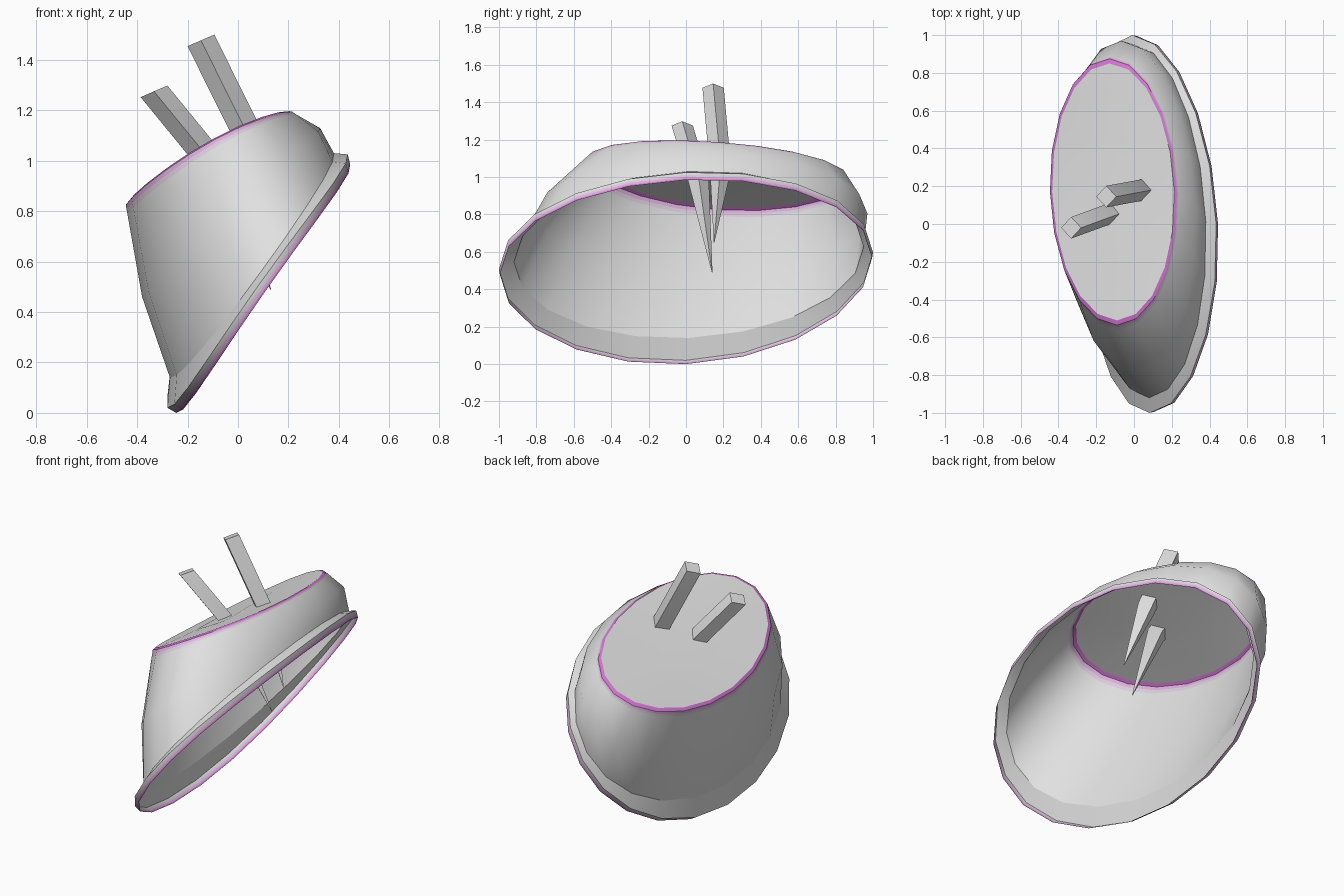
import bpy, bmesh
from math import sin, cos, pi, radians
from mathutils import Vector

cube = bpy.data.objects.get("Cube")
if cube:
    bpy.data.objects.remove(cube, do_unlink=True)

SIDES = 20


def material(name, rgb):
    mat = bpy.data.materials.new(name)
    mat.use_nodes = True
    colour = (*rgb, 1)
    mat.diffuse_color = colour
    mat.node_tree.nodes["Principled BSDF"].inputs["Base Color"].default_value = colour
    return mat


grey = material("pale grey", (.75, .75, .75))
purple = material("purple trim", (.65, .18, .65))
lilac = material("lilac edge", (.72, .44, .72))
blush = material("faint lilac", (.74, .62, .74))


def ring(low, high, cy, ry, side=(0, 0, 0), bow=(0, 0, 0)):
    """Tilted oval running from its low to its high point in x and z."""
    low, high = Vector((low[0], cy, low[1])), Vector((high[0], cy, high[1]))
    mid, half = (low + high) / 2, (high - low) / 2
    side = Vector(side) + Vector((0, ry, 0))
    points = []
    for i in range(SIDES):
        a = 2 * pi * i / SIDES - pi / 2
        points.append(mid + half * sin(a) + side * cos(a) + Vector(bow) * cos(a) ** 2)
    return points


def scaled(points, factor):
    c = sum(points, Vector()) / len(points)
    return [c + (p - c) * factor for p in points]


def between(start, end, t):
    return [p.lerp(q, t) for p, q in zip(start, end)]


def loft(name, rings, mats, cap_start=False, cap_end=False, angle=180):
    """Skin a row of rings, one material per band (the last one repeats)."""
    bm = bmesh.new()
    loops = [[bm.verts.new(p) for p in r] for r in rings]
    n = len(rings[0])
    for band, (a, b) in enumerate(zip(loops, loops[1:])):
        for i in range(n):
            j = (i + 1) % n
            face = bm.faces.new((a[i], a[j], b[j], b[i]))
            face.material_index = min(band, len(mats) - 1)
    if cap_start:
        bm.faces.new(loops[0][::-1])
    if cap_end:
        bm.faces.new(loops[-1])
    bmesh.ops.recalc_face_normals(bm, faces=bm.faces)
    mesh = bpy.data.meshes.new(name)
    bm.to_mesh(mesh)
    bm.free()
    for mat in mats:
        mesh.materials.append(mat)
    obj = bpy.data.objects.new(name, mesh)
    bpy.context.collection.objects.link(obj)
    bpy.ops.object.select_all(action='DESELECT')
    obj.select_set(True)
    bpy.context.view_layer.objects.active = obj
    bpy.ops.object.shade_smooth_by_angle(angle=radians(angle))


# Ovals of the shell, from the open rim up to the flat top
rim_low = ring((-.245, 0), (.445, .985), 0, .995, (-.045, 0, .045), (-.04, 0, .03))
rim_high = ring((-.28, .02), (.435, 1.025), 0, 1, (-.045, 0, .045), (-.04, 0, .03))
base = ring((-.27, .14), (.38, 1.03), .015, .935, (-.04, 0, .04), (-.015, 0, 0))
top = ring((-.445, .825), (.225, 1.185), .17, .705, (-.02, 0, -.05), (0, 0, .03))
middle = scaled(between(base, top, .5), 1.07)
top_inner = scaled(top, .965)
for point in top_inner:
    point.z += .008

# Shell, its colour fading in towards the two edges
loft("body", [base, middle, between(middle, top, .9), between(middle, top, .95), top],
     [grey, grey, blush, lilac])
loft("brim", [base, rim_high], [grey])
loft("brim_edge", [rim_high, between(rim_high, rim_low, .3), between(rim_high, rim_low, .55),
                   between(rim_high, rim_low, .8), rim_low], [grey, blush, lilac, purple])
loft("top_trim", [top, top_inner], [purple])
loft("top_panel", [top_inner, scaled(top_inner, .5)], [grey], cap_end=True)


def stick(name, top_end, bend, tip):
    """Square rod, cut parallel to the sloping top, drawn out to a point."""
    corners = [Vector(c) for c in ((.053, 0, .023), (0, .057, 0),
                                   (-.053, 0, -.023), (0, -.057, 0))]
    rings = [[Vector(spot) + c * size for c in corners]
             for spot, size in ((top_end, 1), (bend, 1), (tip, .03))]
    loft(name, rings, [grey], cap_start=True, cap_end=True, angle=60)


# Sticks pushed through the top
stick("short_stick", (-.333, -.02, 1.275), (-.1, .065, .99), (.13, .14, .49))
stick("tall_stick", (-.147, .145, 1.477), (.07, .185, 1.04), (.2, .15, .65))
